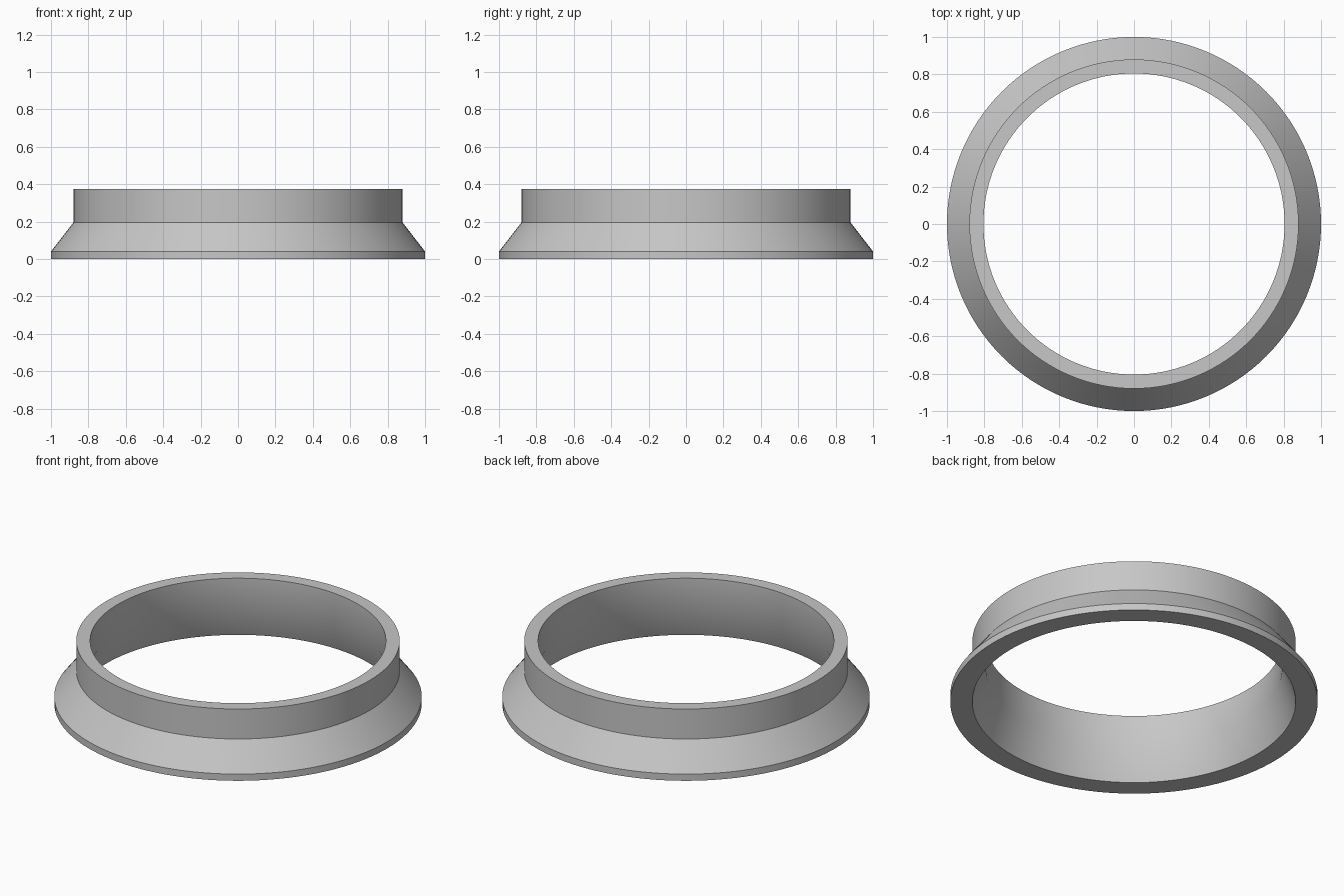
import bpy
import bmesh
import math

cube = bpy.data.objects.get("Cube")
if cube:
    bpy.data.objects.remove(cube, do_unlink=True)

# Plain grey material
grey = bpy.data.materials.new("plain_grey")
grey.use_nodes = True
colour = (0.57, 0.57, 0.57, 1)
grey.diffuse_color = colour
grey.node_tree.nodes["Principled BSDF"].inputs["Base Color"].default_value = colour

# Wall cross-section (radius, height): base lip, sloped skirt, collar, bore, inner flare
profile = [(0.88, 0), (1, 0), (1, 0.04), (0.88, 0.195),
           (0.88, 0.375), (0.805, 0.375), (0.805, 0.2)]

# Revolve the closed section around the vertical axis
bm = bmesh.new()
verts = [bm.verts.new((r, 0, z)) for r, z in profile]
edges = [bm.edges.new((v, verts[(i + 1) % len(verts)])) for i, v in enumerate(verts)]
bmesh.ops.spin(bm, geom=verts + edges, cent=(0, 0, 0), axis=(0, 0, 1),
               angle=math.tau, steps=128, use_merge=True)
bmesh.ops.remove_doubles(bm, verts=bm.verts[:], dist=0.0001)
bmesh.ops.recalc_face_normals(bm, faces=bm.faces[:])

mesh = bpy.data.meshes.new("flanged_ring")
bm.to_mesh(mesh)
bm.free()
mesh.materials.append(grey)
ring = bpy.data.objects.new("flanged_ring", mesh)
bpy.context.collection.objects.link(ring)

# Smooth round walls with crisp rims
bpy.ops.object.select_all(action="DESELECT")
ring.select_set(True)
bpy.context.view_layer.objects.active = ring
bpy.ops.object.shade_smooth_by_angle(angle=math.radians(30))
